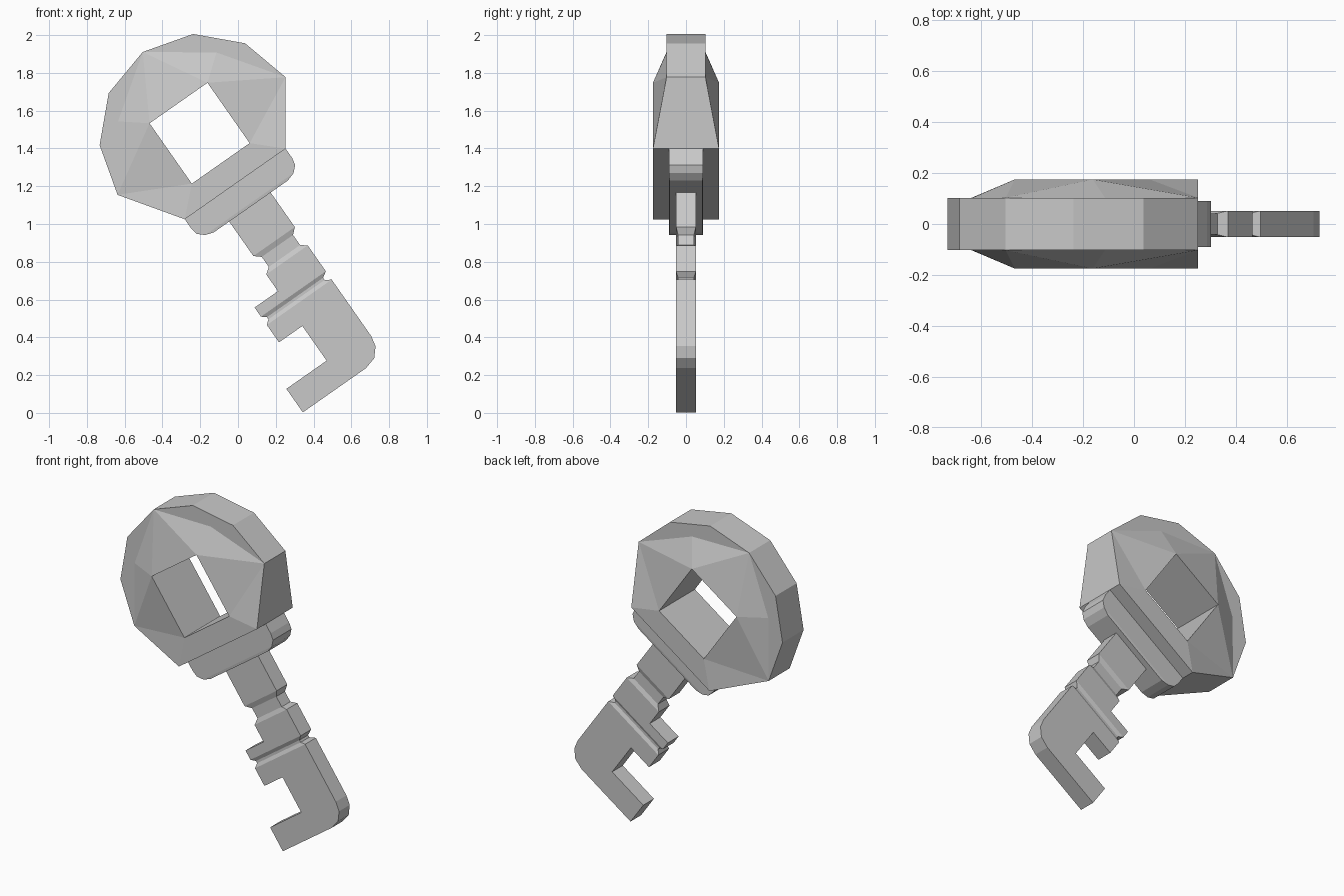
import bpy, bmesh, math
from mathutils import Vector

if "Cube" in bpy.data.objects:
    bpy.data.objects.remove(bpy.data.objects["Cube"])

# Key frame: v across the key, t along it towards the bow, y is depth
ANG = math.radians(35)
C, S = math.cos(ANG), math.sin(ANG)
ORIGIN = Vector((-0.015, 0, 1.212))


def place(v, t, y):
    return ORIGIN + Vector((C * v - S * t, y, S * v + C * t))


metal = bpy.data.materials.new("grey metal")
metal.diffuse_color = (0.58, 0.58, 0.58, 1)
metal.use_nodes = True
metal.node_tree.nodes["Principled BSDF"].inputs["Base Color"].default_value = metal.diffuse_color


def finish(bm, name):
    bmesh.ops.remove_doubles(bm, verts=bm.verts, dist=0.0005)
    bmesh.ops.recalc_face_normals(bm, faces=bm.faces)
    mesh = bpy.data.meshes.new(name)
    bm.to_mesh(mesh)
    bm.free()
    mesh.materials.append(metal)
    bpy.context.collection.objects.link(bpy.data.objects.new(name, mesh))


def loft(name, sections):
    """Rectangular sections (distance below bow, left, right, half depth)."""
    bm = bmesh.new()
    rings = []
    for s, left, right, d in sections:
        corners = ((left, -d), (right, -d), (right, d), (left, d))
        rings.append([bm.verts.new(place(v, -s, y)) for v, y in corners])
    for a, b in zip(rings, rings[1:]):
        for i in range(4):
            j = (i + 1) % 4
            bm.faces.new((a[i], a[j], b[j], b[i]))
    bm.faces.new(rings[0])
    bm.faces.new(rings[-1])
    finish(bm, name)


# Bow: faceted ring with a square hole, mirrored across and front to back
THIN, THICK = 0.103, 0.175
POINTS = {
    "A": (0, 0.853, THIN), "Q": (0.273, 0.778, THIN), "R": (0.47, 0.58, THIN),
    "P": (0.543, 0.31, THIN), "B": (0.326, 0, THICK), "M": (0.318, 0.627, THIN),
    "H": (0.187, 0.523, THICK), "K": (0.187, 0.133, THICK),
}
bm = bmesh.new()
verts = {}


def pt(key, side, depth):
    v, t, y = POINTS[key]
    k = (key, side if v else 1, depth)
    if k not in verts:
        verts[k] = bm.verts.new(place(v * side, t, y * depth))
    return verts[k]


for depth in (-1, 1):
    for side in (-1, 1):
        for face in ("AQRPM", "AMH", "HKP", "HPM", "KBP"):
            bm.faces.new([pt(k, side, depth) for k in face])
    bm.faces.new([pt("A", 1, depth), pt("H", 1, depth), pt("H", -1, depth)])
    bm.faces.new([pt("K", 1, depth), pt("K", -1, depth),
                  pt("B", -1, depth), pt("B", 1, depth)])
for side in (-1, 1):
    for a, b in ("AQ", "QR", "RP", "PB", "HK"):
        bm.faces.new([pt(a, side, -1), pt(b, side, -1), pt(b, side, 1), pt(a, side, 1)])
for k in "BHK":
    bm.faces.new([pt(k, 1, -1), pt(k, -1, -1), pt(k, -1, 1), pt(k, 1, 1)])
finish(bm, "bow")

# Collar with rounded lower ends
loft("collar", [(s, -w, w, d) for s, w, d in (
    (-0.01, 0.326, 0.09), (0.06, 0.326, 0.09), (0.1, 0.318, 0.09),
    (0.13, 0.286, 0.09), (0.145, 0.24, 0.088))])

# Shank with two grooves, teeth and rounded hooked tip
L, R, D, N = -0.14, 0.128, 0.052, 0.042
loft("shank_and_teeth", [
    (0.14, L, R, D), (0.368, L, R, D),
    (0.397, -0.106, 0.096, N), (0.462, -0.106, 0.096, N),
    (0.487, L, R, D), (0.595, L, R, D),
    (0.595, -0.291, R, D), (0.654, -0.291, R, D),
    (0.674, -0.267, 0.096, N), (0.688, -0.267, 0.096, N),
    (0.708, -0.291, R, D), (0.82, -0.291, R, D),
    (0.82, L, R, D), (1.044, L, R, D),
    (1.044, -0.4, R, D), (1.074, -0.4, R, D),
    (1.13, -0.4, 0.116, D), (1.178, -0.4, 0.074, D), (1.196, -0.4, 0.008, D),
])
